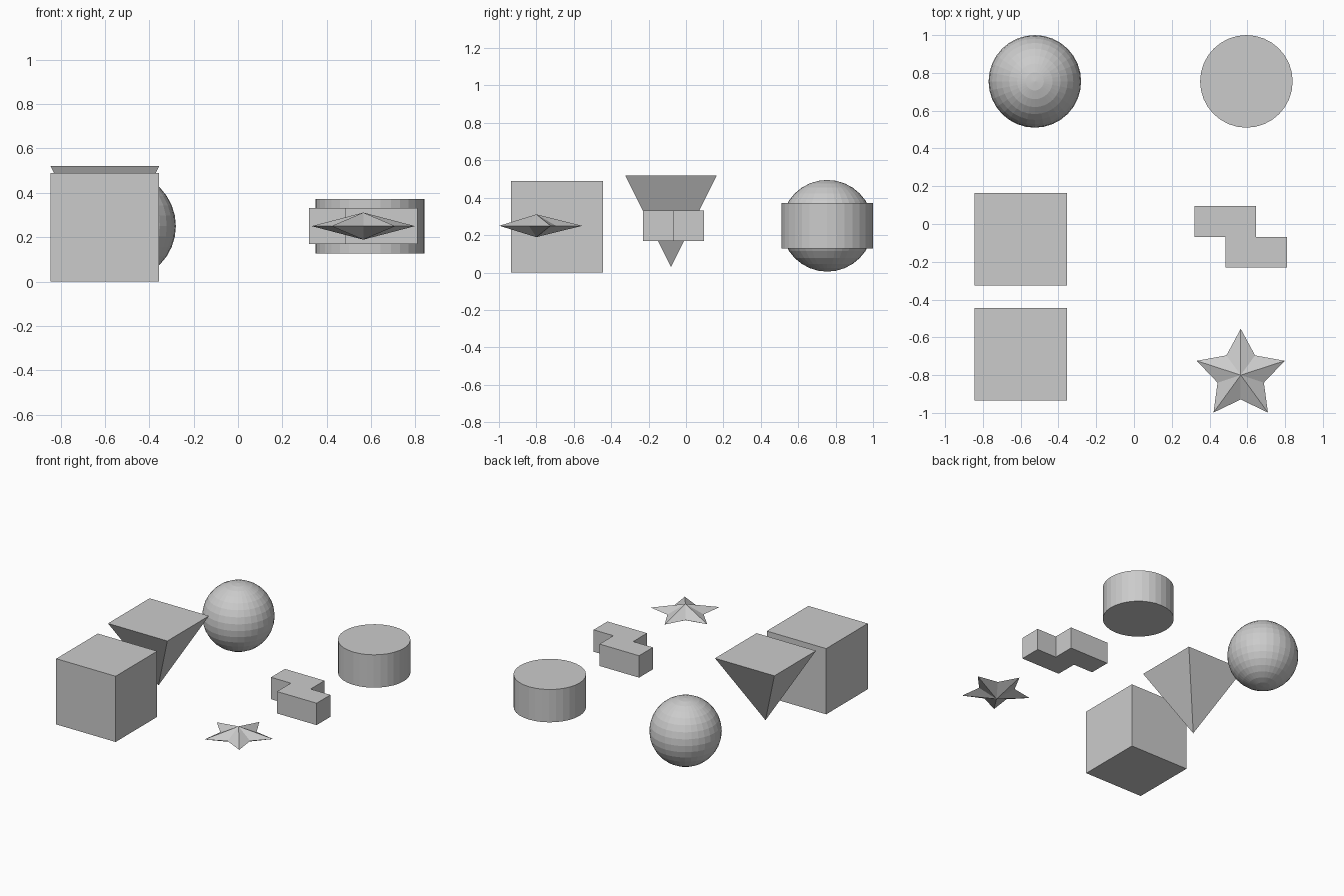
import bpy
from math import sin, cos, pi

if "Cube" in bpy.data.objects:
    bpy.data.objects.remove(bpy.data.objects["Cube"])

S = 0.49        # common bounding size of the shapes
R = S / 2
MID = 0.25      # height of the floating shapes' centres


def mesh_object(name, verts, faces):
    mesh = bpy.data.meshes.new(name)
    mesh.from_pydata(verts, [], faces)
    obj = bpy.data.objects.new(name, mesh)
    bpy.context.collection.objects.link(obj)
    return obj


def prism(name, outline, z0, z1):
    """Extrude a counter-clockwise outline between two heights."""
    n = len(outline)
    verts = [(x, y, z) for z in (z0, z1) for x, y in outline]
    sides = [(i, (i + 1) % n, n + (i + 1) % n, n + i) for i in range(n)]
    caps = [tuple(reversed(range(n))), tuple(range(n, 2 * n))]
    return mesh_object(name, verts, sides + caps)


def square(cx, cy):
    return [(cx - R, cy - R), (cx + R, cy - R), (cx + R, cy + R), (cx - R, cy + R)]


# Cube
prism("cube", square(-0.6, -0.69), 0, S)

# Upside-down pyramid
base = [(x, y, 0.52) for x, y in square(-0.6, -0.08)]
mesh_object("inverted_pyramid", base + [(-0.6, -0.08, 0.03)],
            [(0, 1, 2, 3)] + [((i + 1) % 4, i, 4) for i in range(4)])

# Sphere
bpy.ops.mesh.primitive_uv_sphere_add(segments=32, ring_count=16, radius=R,
                                     location=(-0.525, 0.755, MID))
bpy.context.object.name = "sphere"

# Cylinder
bpy.ops.mesh.primitive_cylinder_add(vertices=32, radius=R, depth=R,
                                    location=(0.595, 0.755, MID))
bpy.context.object.name = "cylinder"

# Zigzag block, laid out on a grid of three by two cells
c = S / 3
cells = [(1, 0), (3, 0), (3, 1), (2, 1), (2, 2), (0, 2), (0, 1), (1, 1)]
prism("zigzag_block", [(0.32 + c * i, -0.231 + c * j) for i, j in cells],
      MID - c / 2, MID + c / 2)

# Five-pointed star with raised centres above and below
cx, cy, n = 0.565, -0.8, 10
rim = []
for i in range(n):
    r = R if i % 2 == 0 else 0.129
    a = pi / 2 + i * pi / 5
    rim.append((cx + r * cos(a), cy + r * sin(a), MID))
faces = [(i, (i + 1) % n, n) for i in range(n)]
faces += [((i + 1) % n, i, n + 1) for i in range(n)]
mesh_object("star", rim + [(cx, cy, MID + 0.061), (cx, cy, MID - 0.061)], faces)
